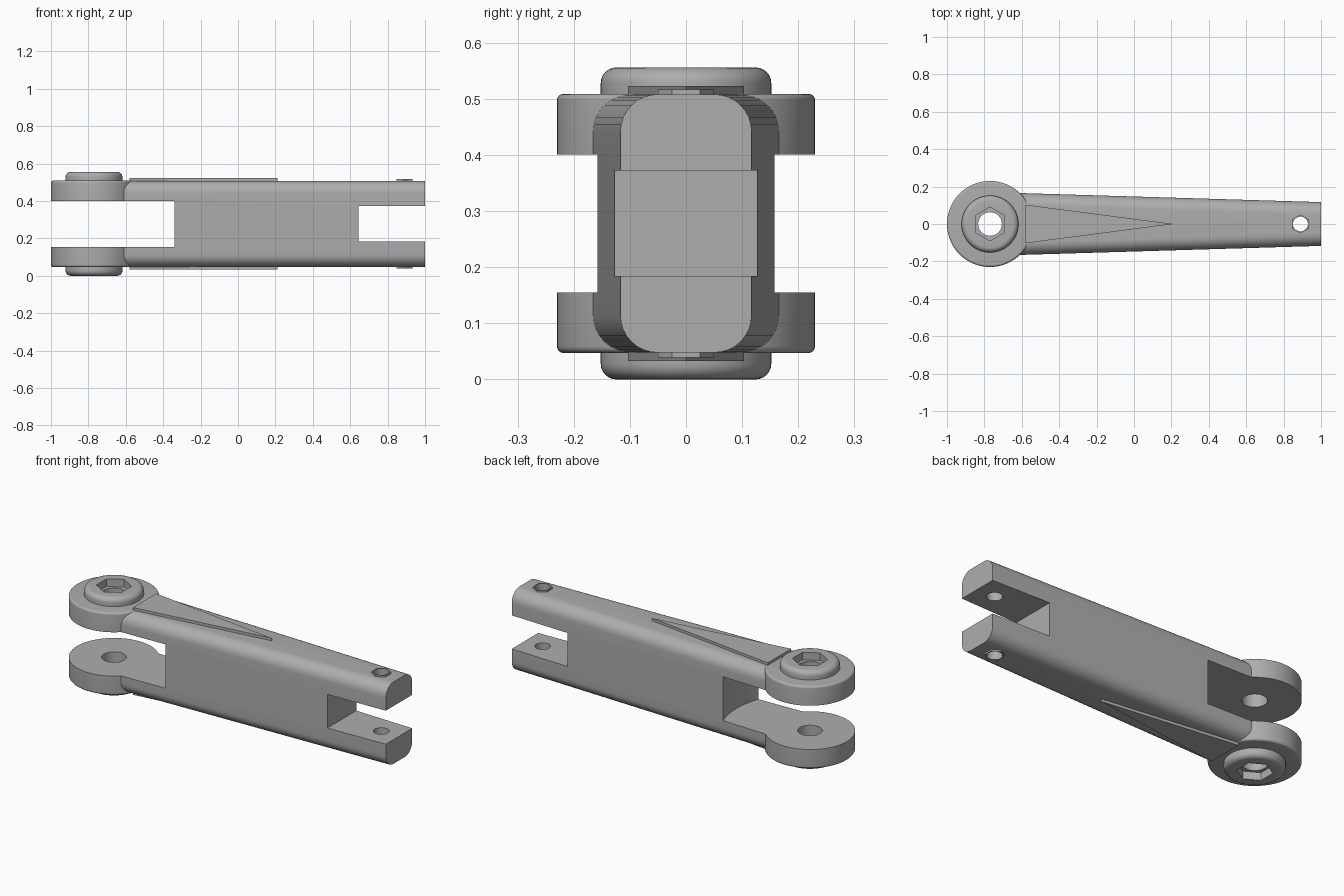
import bpy, bmesh
from math import pi, sin, cos, radians
from mathutils import Matrix, Vector

if "Cube" in bpy.data.objects:
    bpy.data.objects.remove(bpy.data.objects["Cube"])

MID = 0.278           # height of the mirror plane
PIVOT, PIN = -0.77, 0.89   # x of the large eye and the small pin hole
TOP = 0.23            # body half height

metal = bpy.data.materials.new("grey metal")
metal.use_nodes = True
grey = (0.42, 0.42, 0.42, 1)
metal.diffuse_color = grey
metal.node_tree.nodes["Principled BSDF"].inputs["Base Color"].default_value = grey


def make(name, bm, x=0):
    """Turn a bmesh into an object whose origin lies on the mirror plane."""
    bmesh.ops.translate(bm, verts=bm.verts, vec=(x, 0, 0))
    bmesh.ops.recalc_face_normals(bm, faces=bm.faces)
    mesh = bpy.data.meshes.new(name)
    bm.to_mesh(mesh)
    bm.free()
    obj = bpy.data.objects.new(name, mesh)
    obj.location.z = MID
    mesh.materials.append(metal)
    bpy.context.collection.objects.link(obj)
    return obj


def prism(name, outline, z0, z1, x=0):
    """Extrude a flat outline between two heights."""
    bm = bmesh.new()
    face = bm.faces.new([bm.verts.new((px, py, z0)) for px, py in outline])
    up = bmesh.ops.extrude_face_region(bm, geom=[face], use_keep_orig=True)["geom"]
    bmesh.ops.translate(bm, vec=(0, 0, z1 - z0),
                        verts=[v for v in up if isinstance(v, bmesh.types.BMVert)])
    return make(name, bm, x)


def circle(r, n=64, turn=0):
    return [(r * cos(2 * pi * i / n + turn), r * sin(2 * pi * i / n + turn)) for i in range(n)]


def rounded_ring(name, inner, outer, z0, z1, bevel, x):
    """Lathe a ring with a rounded upper outer edge."""
    arc = [(outer - bevel + bevel * cos(a), z1 - bevel + bevel * sin(a))
           for a in (pi / 2 * i / 6 for i in range(7))]
    profile = [(inner, z0), (outer, z0)] + arc + [(inner, z1)]
    bm = bmesh.new()
    verts = [bm.verts.new((r, 0, z)) for r, z in profile]
    edges = [bm.edges.new((verts[i - 1], verts[i])) for i in range(len(verts))]
    bmesh.ops.spin(bm, geom=verts + edges, cent=(0, 0, 0), axis=(0, 0, 1),
                   angle=2 * pi, steps=64, use_duplicate=False)
    bmesh.ops.remove_doubles(bm, verts=bm.verts, dist=0.0002)
    return make(name, bm, x)


def finish(obj, cutters=(), mirror=True):
    """Cut, mirror to the underside and shade."""
    bpy.context.view_layer.objects.active = obj
    bpy.ops.object.select_all(action='DESELECT')
    obj.select_set(True)
    for cutter in cutters:
        mod = obj.modifiers.new("cut", 'BOOLEAN')
        mod.operation, mod.solver, mod.object = 'DIFFERENCE', 'EXACT', cutter
        bpy.ops.object.modifier_apply(modifier=mod.name)
        bpy.data.objects.remove(cutter)
    if mirror:
        mod = obj.modifiers.new("underside", 'MIRROR')
        mod.use_axis = (False, False, True)
        mod.use_mirror_merge = False
        bpy.ops.object.modifier_apply(modifier=mod.name)
    bpy.ops.object.shade_smooth_by_angle(angle=radians(30))


# Tapered arm with rounded long edges
def section(half_width, radius=0.066, steps=8):
    pts = []
    for k, (sy, sz) in enumerate([(1, 1), (-1, 1), (-1, -1), (1, -1)]):
        for i in range(steps + 1):
            a = pi / 2 * (k + i / steps)
            pts.append((sy * (half_width - radius) + radius * cos(a),
                        sz * (TOP - radius) + radius * sin(a)))
    return pts


bm = bmesh.new()
loops = [[bm.verts.new((x, y, z)) for y, z in section(w)]
         for x, w in ((-0.63, 0.166), (1.0, 0.117))]
count = len(loops[0])
for i in range(count):
    bm.faces.new((loops[0][i - 1], loops[0][i], loops[1][i], loops[1][i - 1]))
for loop in loops:
    bm.faces.new(loop)
arm = make("arm", bm)

# Slots at both ends and the pin hole
eye_slot = prism("eye_slot_cutter", circle(0.458, 96), -0.123, 0.123, PIVOT)
fork_slot = prism("fork_slot_cutter", [(0.645, -0.3), (1.2, -0.3), (1.2, 0.3), (0.645, 0.3)],
                  -0.094, 0.094)
pin_hole = prism("pin_hole_cutter", circle(0.04, 32), -0.5, 0.5, PIN)
finish(arm, [eye_slot, fork_slot, pin_hole], mirror=False)

# Eye plates
finish(rounded_ring("eye_plates", 0.063, 0.23, 0.123, TOP + 0.001, 0.012, PIVOT))

# Bosses with hexagonal sockets
boss = rounded_ring("eye_bosses", 0.063, 0.152, TOP, 0.278, 0.028, PIVOT)
socket = prism("socket_cutter", circle(0.09, 6, pi / 6), 0.235, 0.4, PIVOT)
finish(boss, [socket])

# Raised wedges on the arm
finish(prism("wedges", [(-0.58, -0.103), (0.21, 0), (-0.58, 0.103)], TOP - 0.01, 0.245))

# Small hexagonal collars round the pin hole
collar = prism("pin_collars", circle(0.05, 6, pi / 6), TOP - 0.005, 0.239, PIN)
collar_hole = prism("collar_hole_cutter", circle(0.04, 32), 0.1, 0.4, PIN)
finish(collar, [collar_hole])
